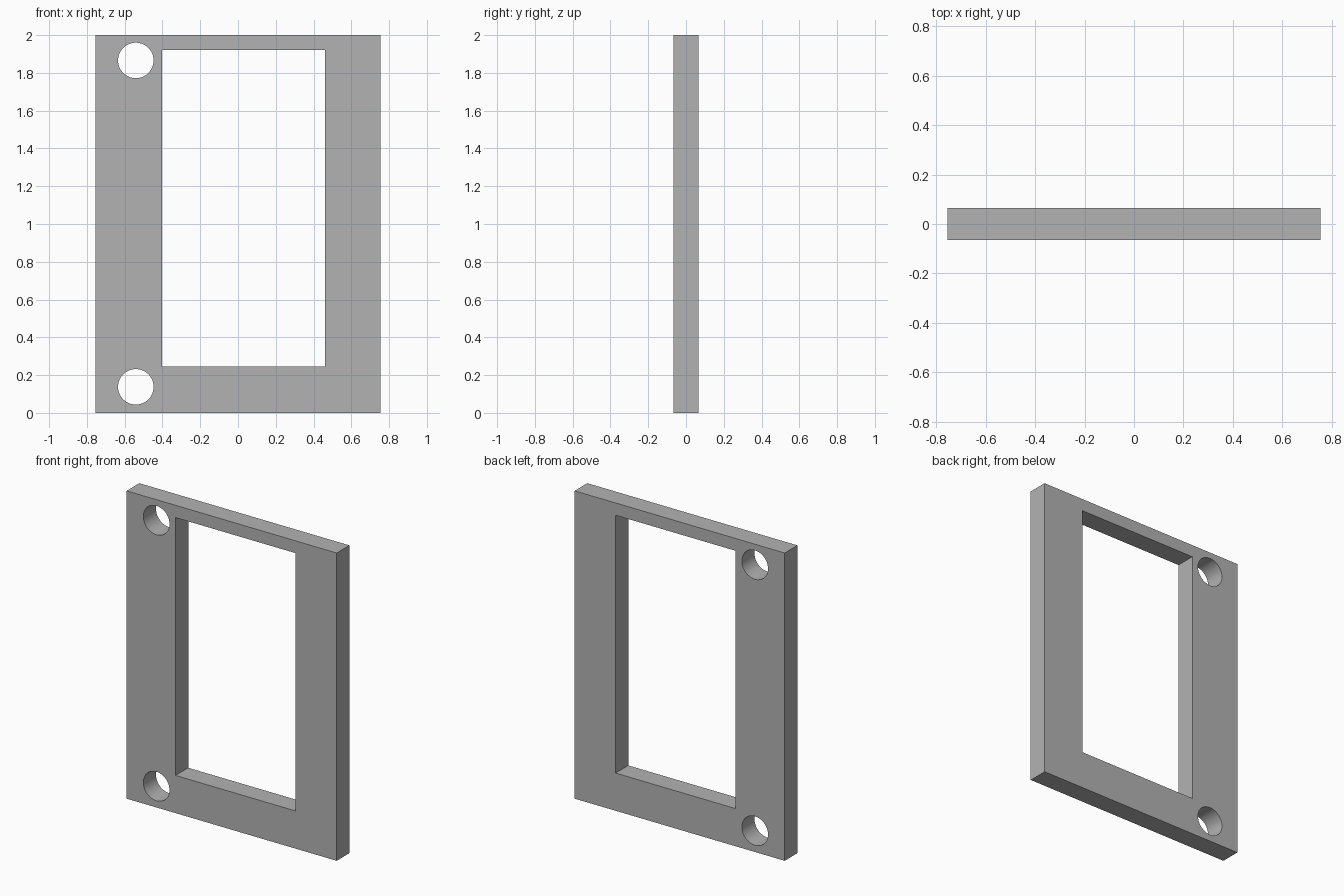
import bpy
import math

cube = bpy.data.objects.get("Cube")
if cube:
    bpy.data.objects.remove(cube, do_unlink=True)

THICKNESS = 0.13

grey = bpy.data.materials.new("plain grey")
grey.use_nodes = True
colour = (0.45, 0.45, 0.45, 1)
grey.diffuse_color = colour
grey.node_tree.nodes["Principled BSDF"].inputs["Base Color"].default_value = colour


def box(name, x0, x1, z0, z1, depth):
    """Box spanning the given x and z ranges, centred on y = 0."""
    bpy.ops.mesh.primitive_cube_add(size=1, location=((x0 + x1) / 2, 0, (z0 + z1) / 2))
    obj = bpy.context.object
    obj.name = name
    obj.scale = (x1 - x0, depth, z1 - z0)
    bpy.ops.object.transform_apply(location=False, rotation=False, scale=True)
    obj.data.materials.append(grey)
    return obj


def hole(name, x, z, radius):
    """Round cutter running front to back."""
    bpy.ops.mesh.primitive_cylinder_add(vertices=64, radius=radius, depth=THICKNESS * 3,
                                        location=(x, 0, z), rotation=(math.pi / 2, 0, 0))
    obj = bpy.context.object
    obj.name = name
    obj.data.materials.append(grey)
    return obj


# Flat plate
plate = box("frame_plate", -0.755, 0.755, 0, 2, THICKNESS)

# Offset window and the two mounting holes on the right edge
cutters = [
    box("window_cutter", -0.403, 0.46, 0.245, 1.92, THICKNESS * 3),
    hole("upper_hole_cutter", -0.541, 1.866, 0.094),
    hole("lower_hole_cutter", -0.541, 0.138, 0.094),
]

bpy.ops.object.select_all(action='DESELECT')
plate.select_set(True)
bpy.context.view_layer.objects.active = plate
for cutter in cutters:
    cutter.hide_render = True
    cut = plate.modifiers.new(cutter.name, 'BOOLEAN')
    cut.operation = 'DIFFERENCE'
    cut.solver = 'EXACT'
    cut.object = cutter
    bpy.ops.object.modifier_apply(modifier=cut.name)
    bpy.data.objects.remove(cutter, do_unlink=True)

# Smooth hole walls, sharp edges elsewhere
bpy.ops.object.shade_smooth_by_angle(angle=math.radians(30))
